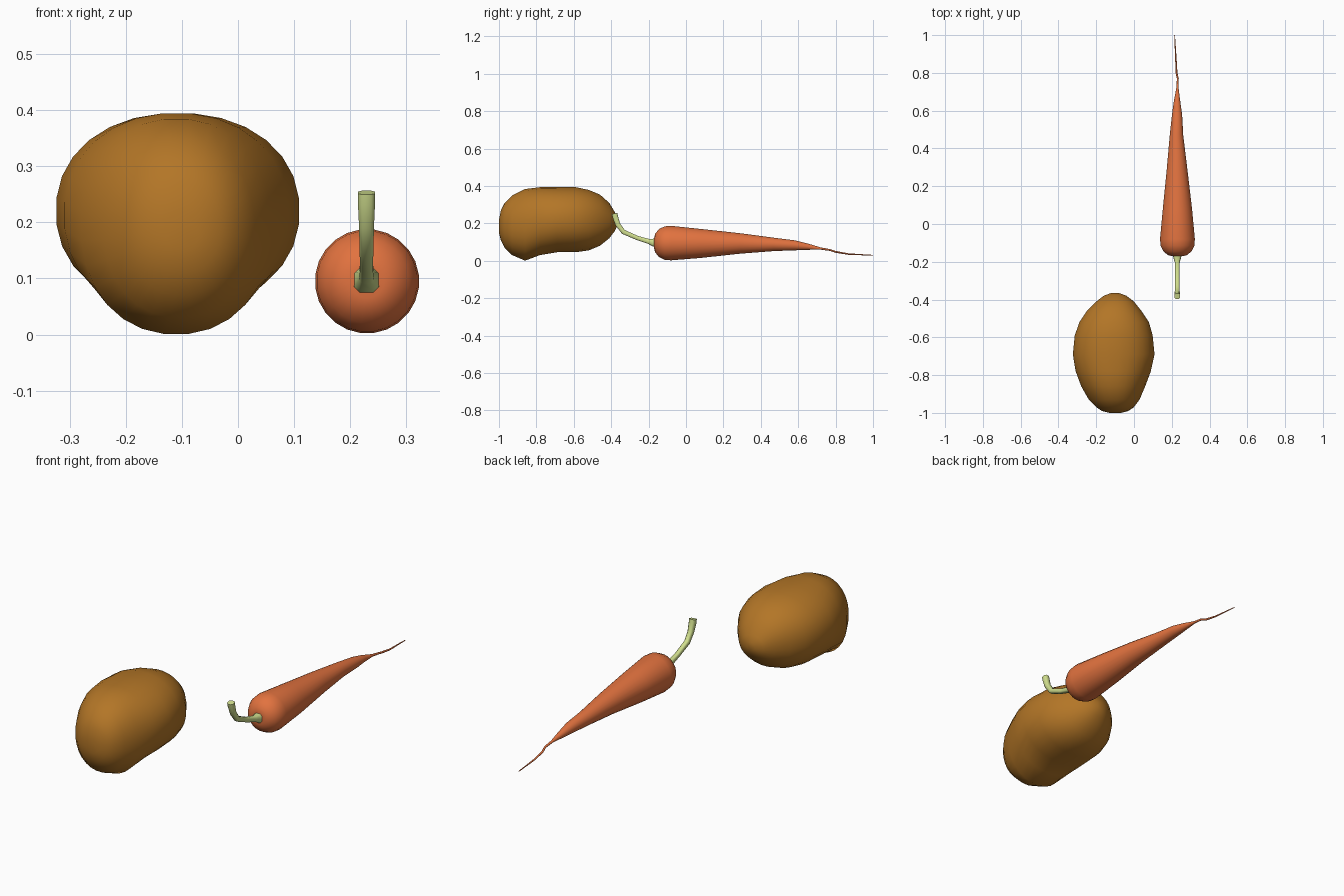
import bpy
import bmesh
import math
from mathutils import Vector

default_cube = bpy.data.objects.get("Cube")
if default_cube:
    bpy.data.objects.remove(default_cube, do_unlink=True)


def make_material(name, colour):
    material = bpy.data.materials.new(name)
    material.use_nodes = True
    material.diffuse_color = (*colour, 1)
    shader = material.node_tree.nodes["Principled BSDF"]
    shader.inputs["Base Color"].default_value = (*colour, 1)
    shader.inputs["Roughness"].default_value = 0.8
    return material


def signed_power(value, exponent):
    return math.copysign(abs(value) ** exponent, value)


def loft(name, sections, material, sides, roundness=2.0, angle=60):
    """Skin closed rings; each section is (centre, half width, half height, axis)."""
    bm = bmesh.new()
    rings = []
    for centre, half_width, half_height, axis in sections:
        side = Vector((1, 0, 0))
        up = side.cross(axis).normalized()
        ring = []
        for i in range(sides):
            turn = math.tau * (i + 0.5) / sides
            across = signed_power(math.cos(turn), 2 / roundness) * half_width
            above = signed_power(math.sin(turn), 2 / roundness) * half_height
            ring.append(bm.verts.new(centre + side * across + up * above))
        rings.append(ring)
    for near, far in zip(rings, rings[1:]):
        for i in range(sides):
            j = (i + 1) % sides
            bm.faces.new((near[i], near[j], far[j], far[i]))
    bm.faces.new(rings[0])
    bm.faces.new(rings[-1])
    bmesh.ops.recalc_face_normals(bm, faces=bm.faces)
    mesh = bpy.data.meshes.new(name)
    bm.to_mesh(mesh)
    bm.free()
    mesh.materials.append(material)
    obj = bpy.data.objects.new(name, mesh)
    bpy.context.collection.objects.link(obj)
    bpy.ops.object.select_all(action="DESELECT")
    obj.select_set(True)
    bpy.context.view_layer.objects.active = obj
    bpy.ops.object.shade_smooth_by_angle(angle=math.radians(angle))
    return obj


potato_skin = make_material("potato brown", (0.45, 0.18, 0.02))
carrot_skin = make_material("carrot orange", (0.76, 0.17, 0.05))
stem_green = make_material("stem pale green", (0.63, 0.73, 0.27))
ALONG = Vector((0, 1, 0))

# Potato: y, left edge, right edge, bottom, top
potato_profile = [
    (-1, -.13, -.07, .15, .22),
    (-.99, -.17, -.03, .11, .27),
    (-.97, -.2, .0, .07, .31),
    (-.93, -.24, .03, .03, .35),
    (-.86, -.28, .06, .0, .385),
    (-.78, -.31, .09, .03, .395),
    (-.69, -.325, .11, .045, .395),
    (-.59, -.315, .1, .045, .395),
    (-.52, -.29, .08, .055, .38),
    (-.46, -.25, .04, .08, .355),
    (-.41, -.2, .0, .12, .31),
    (-.38, -.16, -.04, .16, .26),
    (-.365, -.12, -.08, .19, .23),
]
potato_sections = [
    (Vector(((a + b) / 2, y, (low + high) / 2)), (b - a) / 2, (high - low) / 2, ALONG)
    for y, a, b, low, high in potato_profile
]
loft("potato", potato_sections, potato_skin, 28, roundness=2.15)

# Carrot root with a thin wavy tail: y, centre x, centre z, radius
carrot_profile = [
    (-.17, .23, .095, .03),
    (-.165, .23, .095, .05),
    (-.145, .23, .095, .075),
    (-.115, .23, .095, .09),
    (-.08, .23, .095, .093),
    (.08, .23, .093, .078),
    (.29, .228, .093, .055),
    (.47, .225, .088, .036),
    (.58, .228, .083, .027),
    (.65, .228, .076, .017),
    (.72, .23, .066, .006),
    (.77, .232, .058, .005),
    (.8, .225, .048, .005),
    (.87, .222, .036, .004),
    (1, .215, .03, .002),
]
carrot_sections = [
    (Vector((x, y, z)), radius, radius, ALONG) for y, x, z, radius in carrot_profile
]
loft("carrot_root", carrot_sections, carrot_skin, 24)

# Bent stem, flared where it meets the root: y, z, half width
stem_profile = [
    (-.155, .095, .025),
    (-.175, .098, .022),
    (-.2, .104, .014),
    (-.26, .122, .012),
    (-.335, .155, .013),
    (-.365, .195, .014),
    (-.378, .235, .016),
    (-.382, .253, .016),
]
points = [Vector((.229, y, z)) for y, z, _ in stem_profile]
stem_sections = []
for i, point in enumerate(points):
    axis = points[min(i + 1, len(points) - 1)] - points[max(i - 1, 0)]
    half = stem_profile[i][2]
    stem_sections.append((point, half, half, axis))
loft("carrot_stem", stem_sections, stem_green, 8, roundness=3.0, angle=50)
